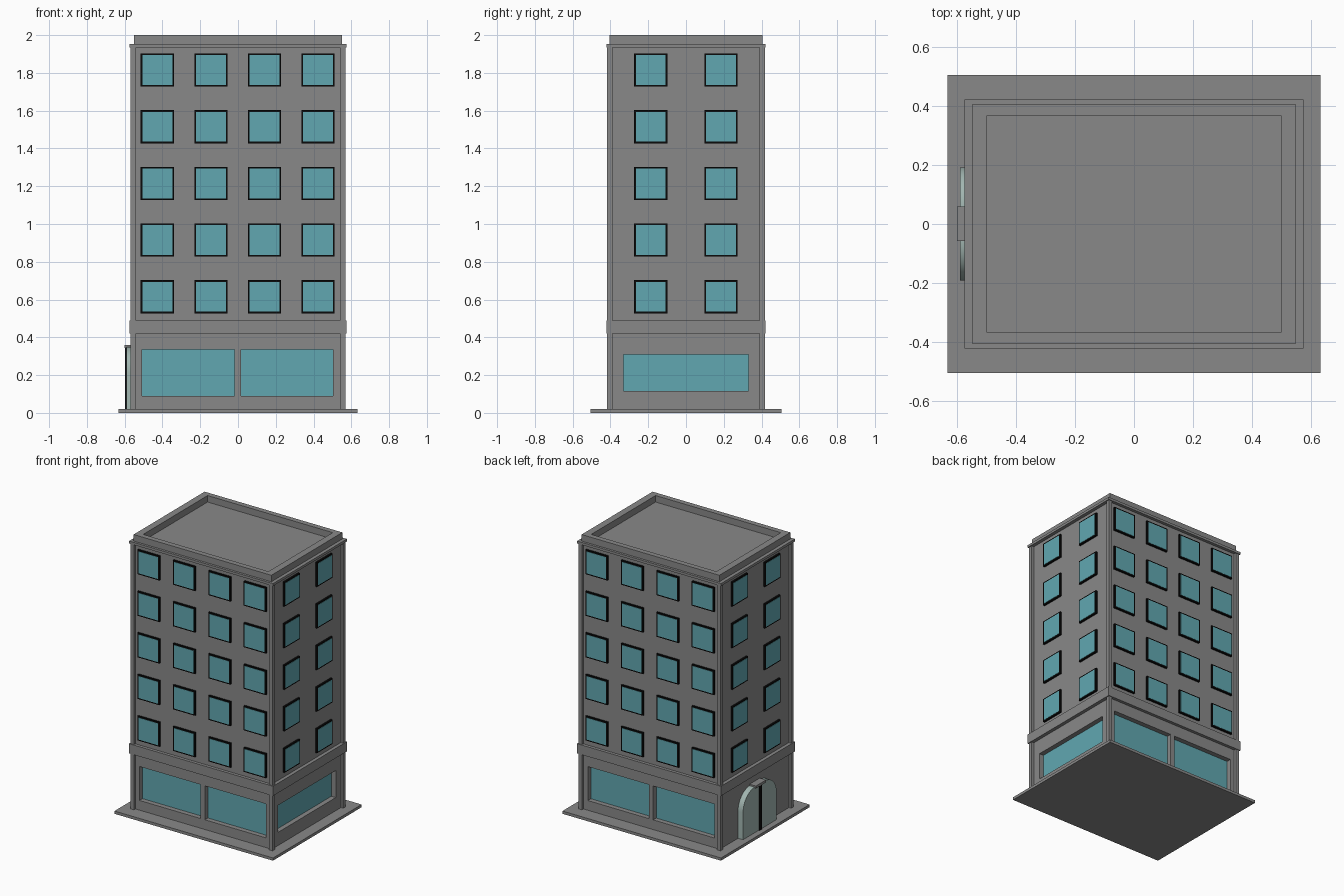
import bpy, bmesh, math
from mathutils import Matrix

if "Cube" in bpy.data.objects:
    bpy.data.objects.remove(bpy.data.objects["Cube"])


def material(name, rgb):
    m = bpy.data.materials.new(name)
    m.diffuse_color = (*rgb, 1)
    m.use_nodes = True
    m.node_tree.nodes["Principled BSDF"].inputs["Base Color"].default_value = m.diffuse_color
    return m


GREY = material("concrete grey", (0.25, 0.25, 0.25))
GLASS = material("teal glass", (0.12, 0.39, 0.44))
BLACK = material("black frame", (0.003, 0.003, 0.003))
PALE = material("pale green door", (0.36, 0.47, 0.44))


def add_box(bm, x0, x1, y0, y1, z0, z1):
    m = (Matrix.Translation(((x0 + x1) / 2, (y0 + y1) / 2, (z0 + z1) / 2))
         @ Matrix.Diagonal((abs(x1 - x0), abs(y1 - y0), abs(z1 - z0), 1)))
    bmesh.ops.create_cube(bm, size=1, matrix=m)


def finish(bm, name, mat):
    me = bpy.data.meshes.new(name)
    bmesh.ops.recalc_face_normals(bm, faces=bm.faces)
    bm.to_mesh(me)
    bm.free()
    me.materials.append(mat)
    ob = bpy.data.objects.new(name, me)
    bpy.context.collection.objects.link(ob)
    return ob


def boxes(name, mat, specs):
    bm = bmesh.new()
    for s in specs:
        add_box(bm, *s)
    return finish(bm, name, mat)


def centred(hx, hy, z0, z1):
    return (-hx, hx, -hy, hy, z0, z1)


WX, WY = 0.55, 0.40          # wall planes


def on_wall(side, u0, u1, z0, z1, d0, d1):
    """Box on a facade: u runs along the wall, d is the offset outwards."""
    if side in ("front", "back"):
        s = -1 if side == "front" else 1
        return (u0, u1, *sorted((s * (WY + d0), s * (WY + d1))), z0, z1)
    s = 1 if side == "right" else -1
    return (*sorted((s * (WX + d0), s * (WX + d1))), u0, u1, z0, z1)


# base slab, bands and cornice
boxes("base_slab", GREY, [centred(0.633, 0.505, 0, 0.02)])
boxes("storey_band", GREY, [centred(0.575, 0.422, 0.42, 0.49)])
boxes("cornice", GREY, [centred(0.575, 0.422, 1.935, 1.953)])

# corner pilasters
boxes("corner_pilasters", GREY,
      [(*sorted((sx * 0.54, sx * 0.568)), *sorted((sy * 0.388, sy * 0.417)), 0.02, 1.935)
       for sx in (-1, 1) for sy in (-1, 1)])

# parapet ring around the flat roof
PX, PY, IX, IY = 0.55, 0.405, 0.50, 0.367
boxes("parapet", GREY, [
    (-PX, PX, -PY, -IY, 1.95, 2.0), (-PX, PX, IY, PY, 1.95, 2.0),
    (-PX, -IX, -IY, IY, 1.95, 2.0), (IX, PX, -IY, IY, 1.95, 2.0)])

# upper walls
boxes("upper_walls", GREY, [centred(WX, WY, 0.45, 1.94)])

# ground floor walls with shop window openings cut in
shops = [(s, u0, u1, 0.09, 0.335) for s in ("front", "back")
         for u0, u1 in ((-0.507, -0.018), (0.015, 0.504))]
shops.append(("right", -0.33, 0.33, 0.115, 0.31))
ground = boxes("ground_walls", GREY, [centred(WX, WY, 0.015, 0.45)])
for s in shops:
    cutter = boxes("shop_cutter", GREY, [on_wall(*s, -0.04, 0.05)])
    cutter.hide_render = True
    mod = ground.modifiers.new("opening", 'BOOLEAN')
    mod.operation, mod.solver, mod.object = 'DIFFERENCE', 'EXACT', cutter
    bpy.context.view_layer.objects.active = ground
    bpy.ops.object.modifier_apply(modifier=mod.name)
    bpy.data.objects.remove(cutter)
boxes("shop_glass", GLASS, [on_wall(*s, -0.045, -0.035) for s in shops])

# upper windows: black frames with glass plates
frames, panes = [], []
for side, columns in (("front", (-0.427, -0.143, 0.140, 0.423)), ("back", (-0.423, -0.140, 0.143, 0.427)),
                      ("right", (-0.187, 0.185)), ("left", (-0.185, 0.187))):
    for u in columns:
        for i in range(5):
            z = 0.615 + 0.3 * i
            frames.append(on_wall(side, u - 0.088, u + 0.088, z - 0.088, z + 0.088, -0.005, 0.013))
            panes.append(on_wall(side, u - 0.079, u + 0.079, z - 0.079, z + 0.079, 0.005, 0.015))
boxes("window_frames", BLACK, frames)
boxes("window_glass", GLASS, panes)

# arched entrance on the left side
half, top, r, n = 0.192, 0.35, 0.135, 10
profile = [(-half, 0.02), (half, 0.02)]
for cy, a0 in ((half - r, 0), (-half + r, math.pi / 2)):
    for i in range(n + 1):
        a = a0 + i / n * math.pi / 2
        profile.append((cy + r * math.cos(a), top - r + r * math.sin(a)))
bm = bmesh.new()
face = bm.faces.new([bm.verts.new((-0.59, y, z)) for y, z in profile])
ext = bmesh.ops.extrude_face_region(bm, geom=[face])
bmesh.ops.translate(bm, vec=(0.045, 0, 0),
                    verts=[g for g in ext["geom"] if isinstance(g, bmesh.types.BMVert)])
door = finish(bm, "arched_door", PALE)
bpy.context.view_layer.objects.active = door
door.select_set(True)
bpy.ops.object.shade_smooth_by_angle(angle=math.radians(35))
boxes("door_centre_strip", BLACK, [(-0.597, -0.57, -0.012, 0.012, 0.02, 0.345)])
boxes("door_lintel", GREY, [(-0.60, -0.55, -0.057, 0.06, 0.343, 0.36)])
